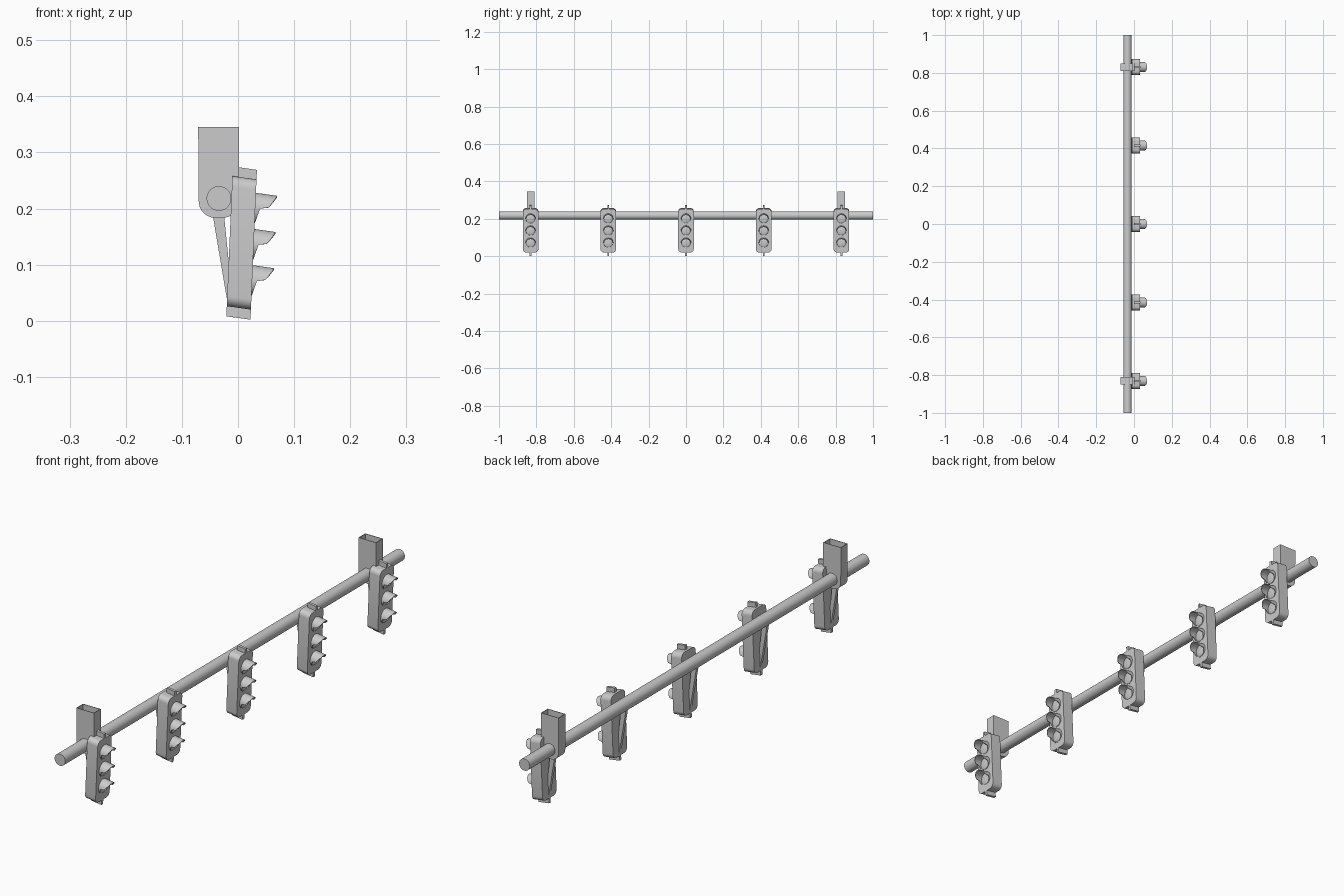
import bpy, bmesh
from math import sin, cos, pi, radians
from mathutils import Matrix, Vector

if "Cube" in bpy.data.objects:
    bpy.data.objects.remove(bpy.data.objects["Cube"])

SPACING = 0.4155
PIPE_X, PIPE_Z = -0.034, 0.218

# Leaning frame of a signal head: u (depth), y (width), v (height)
LEAN = Matrix(((1, 0, 0.043, 0.0065 - 0.043 * 0.139),
               (0, 1, 0, 0), (-0.14, 0, 1, 0), (0, 0, 0, 1)))


def add(name, bm, y=0.0, lean=False, smooth=True):
    bmesh.ops.recalc_face_normals(bm, faces=bm.faces)
    me = bpy.data.meshes.new(name)
    bm.to_mesh(me)
    bm.free()
    if lean:
        me.transform(LEAN)
    ob = bpy.data.objects.new(name, me)
    bpy.context.collection.objects.link(ob)
    ob.location.y = y
    if smooth:
        bpy.context.view_layer.objects.active = ob
        ob.select_set(True)
        bpy.ops.object.shade_smooth_by_angle(angle=radians(35))
        ob.select_set(False)
    return ob


def prism(points, step):
    """Closed solid from a planar outline swept along step, centred."""
    bm = bmesh.new()
    step = Vector(step)
    f = bm.faces.new([bm.verts.new(Vector(p) - step / 2) for p in points])
    r = bmesh.ops.extrude_face_region(bm, geom=[f])
    bmesh.ops.translate(bm, vec=step, verts=[g for g in r["geom"] if isinstance(g, bmesh.types.BMVert)])
    if f.is_valid is False or len([x for x in bm.faces if len(x.verts) == len(points)]) < 2:
        bm.faces.new([v for v in bm.verts][:len(points)])
    return bm


def arc(cx, cz, r, a0, a1, n):
    return [(cx + r * cos(a0 + (a1 - a0) * i / n), cz + r * sin(a0 + (a1 - a0) * i / n))
            for i in range(n + 1)]


def signal_body(y):
    hw, lo, hi, r = 0.0415, 0.023, 0.255, 0.018
    pts = []
    for k, (cy, cv) in enumerate(((hw - r, hi - r), (r - hw, hi - r), (r - hw, lo + r), (hw - r, lo + r))):
        pts += arc(cy, cv, r, k * pi / 2, (k + 1) * pi / 2, 6)
    add("signal_body", prism([(0, a, b) for a, b in pts], (0.043, 0, 0)), y, True)


def visor(y, v):
    # Tunnel hood: long at the top, stepping to a thin lip underneath
    n, ro, ri = 40, 0.027, 0.0245
    bm = bmesh.new()
    rings = []
    for i in range(n):
        a = 2 * pi * i / n
        h = cos(a)
        length = 0.019 + 0.019 * h ** 0.8 if h > -0.01 and h > 1e-6 else 0.008 * (1 + h) + 0.0005
        rings.append([bm.verts.new((u, r * sin(a), v + r * h)) for u, r in
                      ((0.02, ro), (0.0215 + length, ro), (0.0215 + length, ri), (0.02, ri))])
    for i in range(n):
        p, q = rings[i], rings[(i + 1) % n]
        for j in range(4):
            k = (j + 1) % 4
            bm.faces.new((p[j], p[k], q[k], q[j]))
    add("visor", bm, y, True)
    # Slightly domed lens
    bm = bmesh.new()
    bmesh.ops.create_uvsphere(bm, u_segments=24, v_segments=10, radius=1)
    bm.transform(Matrix.Translation((0.0205, 0, v)) @ Matrix.Diagonal((0.005, 0.0245, 0.0245, 1)))
    add("lens", bm, y, True)


def mount(y):
    # Top and bottom lugs, then the slanted strut up to the pipe
    for name, u0, u1, v0, v1 in (("top_lug", -0.012, 0.0215, 0.25, 0.272),
                                 ("bottom_lug", -0.0215, 0.0215, 0.005, 0.03)):
        add(name, prism([(u0, 0, v0), (u1, 0, v0), (u1, 0, v1), (u0, 0, v1)], (0, 0.01, 0)), y, True, False)
    strut = [(-0.047, 0.2), (-0.026, 0.2), (-0.015, 0.09), (-0.017, 0.03), (-0.02, 0.04)]
    add("strut", prism([(x, 0, z) for x, z in strut], (0, 0.012, 0)), y, False, False)


def hanger(y):
    # Square socket with a rounded foot around the pipe, open at the top
    pts = [(0.002, 0.345), (-0.071, 0.345)]
    pts += arc(-0.0405, 0.213, 0.0295, pi, 1.5 * pi, 8) + arc(-0.0275, 0.213, 0.0295, 1.5 * pi, 2 * pi, 8)
    bm = prism([(x, 0, z) for x, z in pts], (0, 0.04, 0))
    top = max(bm.faces, key=lambda f: f.calc_center_median().z)
    bmesh.ops.inset_region(bm, faces=[top], thickness=0.003)
    r = bmesh.ops.extrude_face_region(bm, geom=[top])
    bmesh.ops.translate(bm, vec=(0, 0, -0.11), verts=[g for g in r["geom"] if isinstance(g, bmesh.types.BMVert)])
    if top.is_valid:
        bm.faces.remove(top)
    add("hanger", bm, y)


# Horizontal pipe
bm = bmesh.new()
bmesh.ops.create_cone(bm, cap_ends=True, segments=32, radius1=0.022, radius2=0.022, depth=2)
bm.transform(Matrix.Translation((PIPE_X, 0, PIPE_Z)) @ Matrix.Rotation(pi / 2, 4, 'X'))
add("pipe", bm)

# Five signal heads
for i in range(-2, 3):
    y = i * SPACING
    signal_body(y)
    mount(y)
    for v in (0.204, 0.1395, 0.075):
        visor(y, v)

# Two hangers
for s in (-1, 1):
    hanger(s * 2 * SPACING)
